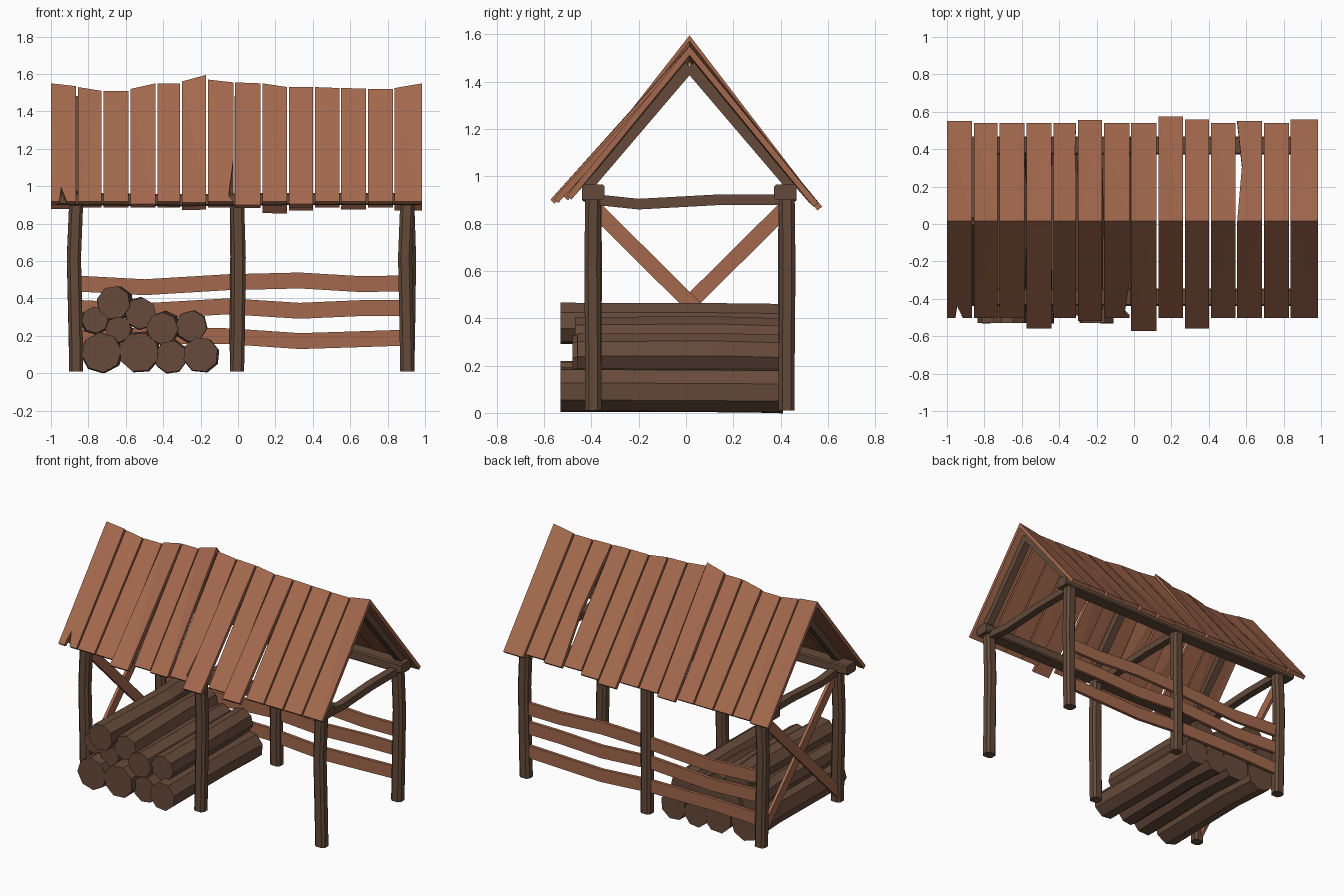
import bpy, bmesh, math, random
from mathutils import Vector

random.seed(4)
if "Cube" in bpy.data.objects:
    bpy.data.objects.remove(bpy.data.objects["Cube"])


def material(name, rgb):
    m = bpy.data.materials.new(name)
    m.use_nodes = True
    m.diffuse_color = (*rgb, 1)
    m.node_tree.nodes["Principled BSDF"].inputs["Base Color"].default_value = (*rgb, 1)
    return m


PLANK = material("reddish plank wood", (0.37, 0.14, 0.075))
TIMBER = material("dark timber", (0.125, 0.068, 0.042))
LOG = material("log bark", (0.135, 0.07, 0.044))


def finish(name, bm, mat):
    bmesh.ops.recalc_face_normals(bm, faces=bm.faces)
    mesh = bpy.data.meshes.new(name)
    bm.to_mesh(mesh)
    bm.free()
    mesh.materials.append(mat)
    obj = bpy.data.objects.new(name, mesh)
    bpy.context.collection.objects.link(obj)
    return obj


def box_section(w, h):
    return [(-w / 2, -h / 2), (w / 2, -h / 2), (w / 2, h / 2), (-w / 2, h / 2)]


def chamfer_section(w, h, c):
    a, b = w / 2, h / 2
    return [(-a + c, -b), (a - c, -b), (a, -b + c), (a, b - c),
            (a - c, b), (-a + c, b), (-a, b - c), (-a, -b + c)]


def round_section(r, sides, turn):
    return [(r * math.cos(turn + math.tau * i / sides),
             r * math.sin(turn + math.tau * i / sides)) for i in range(sides)]


def loft(name, mat, path, section, up=(0, 0, 1)):
    """Sweep a section along a slightly crooked path."""
    path = [Vector(p) for p in path]
    along = (path[-1] - path[0]).normalized()
    side = along.cross(Vector(up)).normalized()
    top = side.cross(along)
    bm = bmesh.new()
    rings = [[bm.verts.new(p + side * u + top * v) for u, v in section] for p in path]
    n = len(section)
    for a, b in zip(rings, rings[1:]):
        for i in range(n):
            bm.faces.new((a[i], a[(i + 1) % n], b[(i + 1) % n], b[i]))
    bm.faces.new(rings[0])
    bm.faces.new(rings[-1])
    return finish(name, bm, mat)


def wobble(amount):
    return random.uniform(-amount, amount)


# Posts, tie beams and rafters for each of the three frames
FRONT, BACK, RIDGE = -0.392, 0.425, 0.015
for tag, x in (("right", -0.865), ("middle", -0.005), ("left", 0.905)):
    for row, y in (("front", FRONT), ("back", BACK)):
        path = [(x, y, 0.01), (x + wobble(0.005), y, 0.2),
                (x + wobble(0.015), y + wobble(0.006), 0.62), (x, y, 0.92)]
        loft(f"{row}_{tag}_post", TIMBER, path, chamfer_section(0.075, 0.068, 0.016), up=(0, 1, 0))
    loft(f"{tag}_tie_beam", TIMBER,
         [(x, FRONT, 0.902), (x, -0.2, 0.882), (x, 0.13, 0.9), (x, BACK, 0.9)],
         box_section(0.05, 0.045))
    for row, y in (("front", -0.42), ("back", 0.45)):
        loft(f"{row}_{tag}_rafter", TIMBER,
             [(x + 0.01, y, 0.955), (x + 0.01, RIDGE, 1.465)], box_section(0.05, 0.05))

# Long eave beams
for row, y in (("front", FRONT), ("back", BACK - 0.005)):
    loft(f"{row}_eave_beam", TIMBER,
         [(-0.97, y, 0.932), (-0.3, y, 0.925), (0.3, y, 0.932), (0.97, y, 0.932)],
         chamfer_section(0.095, 0.066, 0.008))

# Back fence rails, bowed by hand
RAIL_X = (-0.87, -0.5, -0.05, 0.33, 0.65, 0.89)
for name, base, bow in (("top", 0.48, (0, -0.02, 0.007, 0.016, -0.003, 0)),
                        ("middle", 0.35, (0, -0.018, 0.008, -0.016, -0.002, 0)),
                        ("bottom", 0.19, (0, 0.012, 0.008, -0.018, -0.008, 0))):
    loft(f"{name}_rail", PLANK, [(x, BACK + 0.005, base + b) for x, b in zip(RAIL_X, bow)],
         box_section(0.022, 0.085))

# Crossed braces on the right end
for name, x, z0, z1 in (("rising", -0.88, 0.06, 0.87), ("falling", -0.855, 0.87, 0.06)):
    loft(f"{name}_brace", PLANK, [(x, FRONT, z0), (x, BACK, z1)], box_section(0.02, 0.065))

# Stacked logs: x, z, radius, front end
LOGS = [(-0.73, 0.112, 0.108, -0.53), (-0.53, 0.112, 0.108, -0.53),
        (-0.36, 0.088, 0.088, -0.49), (-0.2, 0.1, 0.095, -0.53),
        (-0.64, 0.235, 0.07, -0.47), (-0.405, 0.24, 0.086, -0.48),
        (-0.25, 0.252, 0.084, -0.46), (-0.765, 0.285, 0.072, -0.46),
        (-0.52, 0.32, 0.085, -0.47), (-0.665, 0.378, 0.09, -0.53)]
for i, (x, z, r, y) in enumerate(LOGS):
    path = [(x, y, z), (x + wobble(0.02), 0.12, z + random.uniform(-0.005, 0.012)),
            (x + wobble(0.01), 0.41, z - 0.005)]
    loft(f"log_{i + 1}", LOG, path, round_section(r, 8, wobble(0.4)))


# Roof planks
def roof_plank(name, outline, ridge, eave, x0, x1):
    """Outline points are (x, t), with t running from ridge to eave."""
    thick = 0.025
    bm = bmesh.new()
    upper, lower = [], []
    for x, t in outline:
        k = (x - x0) / (x1 - x0)
        top = Vector((x, RIDGE, ridge[0] + (ridge[1] - ridge[0]) * k))
        end = Vector((x, *eave))
        run, drop = abs(end.y - top.y), top.z - end.z
        size = math.hypot(run, drop)
        outward = math.copysign(drop / size, end.y)
        normal = Vector((0, outward, run / size))
        under = Vector((0, 0, -thick * size / run)).lerp(-normal * thick, t)
        p = top.lerp(end, t)
        upper.append(bm.verts.new(p))
        lower.append(bm.verts.new(p + under))
    n = len(outline)
    caps = [bm.faces.new(upper), bm.faces.new(lower[::-1])]
    for i in range(n):
        j = (i + 1) % n
        bm.faces.new((upper[i], lower[i], lower[j], upper[j]))
    bmesh.ops.triangulate(bm, faces=caps)
    finish(name, bm, PLANK)


EDGES = (-1, -0.855, -0.72, -0.575, -0.43, -0.3, -0.16, -0.015,
         0.13, 0.272, 0.412, 0.552, 0.695, 0.838, 0.995)
RIDGES = ((1.55, 1.535), (1.53, 1.51), (1.51, 1.51), (1.52, 1.55), (1.55, 1.55),
          (1.56, 1.595), (1.57, 1.555), (1.555, 1.55), (1.55, 1.53), (1.53, 1.53),
          (1.53, 1.525), (1.525, 1.522), (1.52, 1.52), (1.525, 1.55))
FRONT_LONG = {3: 0.055, 5: 0.015, 7: 0.07, 9: 0.055}
BACK_LONG = {0: 0.01, 5: 0.015, 8: 0.035, 9: 0.018, 11: 0.012, 13: 0.018}

for i, ridge in enumerate(RIDGES):
    x0, x1 = EDGES[i], EDGES[i + 1] - 0.01
    front = [(x0, 0), (x1, 0), (x1, 1), (x0, 1)]
    back = list(front)
    # Splits and chips in the worn boards
    if i == 0:
        front[3:3] = [(x0 + 0.085, 1), (x0 + 0.055, 0.88), (x0 + 0.045, 1)]
    if i == 6:
        front[2:2] = [(x1, 0.65), (x1 - 0.025, 0.95)]
    if i == 4:
        back[2:2] = [(x1, 0.42), (x1 - 0.035, 0.5), (x1 - 0.005, 0.72)]
    if i == 11:
        back.append((x0 + 0.025, 0.55))
    extra = FRONT_LONG.get(i, 0)
    roof_plank(f"front_roof_plank_{i + 1}", front, ridge, (-0.503 - extra, 0.918 - extra * 0.25), x0, x1)
    extra = BACK_LONG.get(i, 0)
    roof_plank(f"back_roof_plank_{i + 1}", back, ridge, (0.54 + extra, 0.903 - extra * 0.9), x0, x1)
